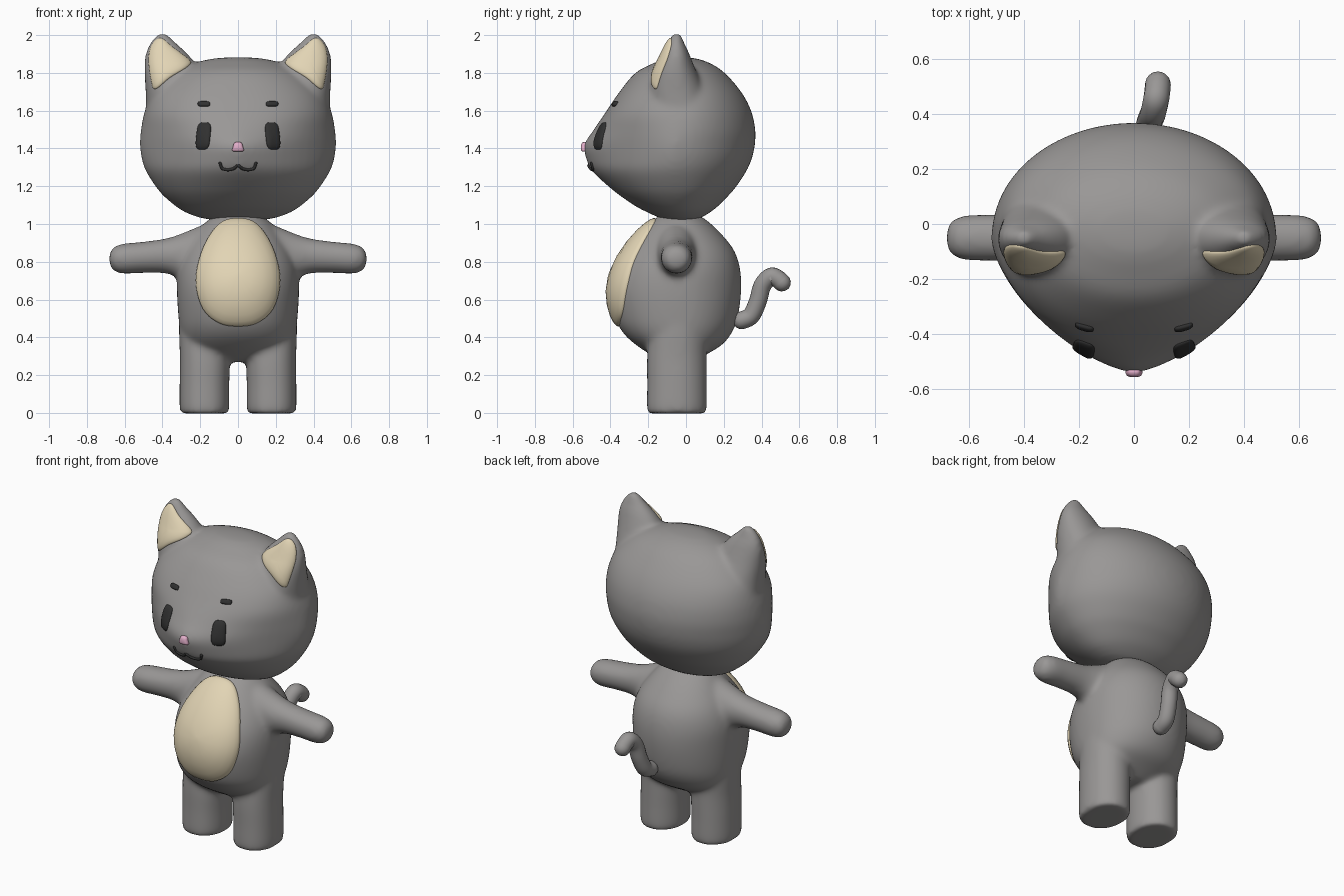
import bpy, bmesh, math
from mathutils import Vector
from mathutils.bvhtree import BVHTree

if "Cube" in bpy.data.objects:
    bpy.data.objects.remove(bpy.data.objects["Cube"])


def material(name, rgb):
    m = bpy.data.materials.new(name)
    m.diffuse_color = (*rgb, 1)
    m.use_nodes = True
    m.node_tree.nodes["Principled BSDF"].inputs["Base Color"].default_value = m.diffuse_color
    return m


GREY = material("warm_grey", (0.32, 0.31, 0.305))
CREAM = material("cream", (0.76, 0.66, 0.46))
DARK = material("dark", (0.03, 0.03, 0.03))
PINK = material("pink", (0.75, 0.42, 0.58))


def spline(pts, closed=False, steps=5):
    """Catmull-Rom resampling of tuples of any length."""
    n, out = len(pts), []
    get = (lambda i: pts[i % n]) if closed else (lambda i: pts[max(0, min(n - 1, i))])
    for i in range(n if closed else n - 1):
        for k in range(steps):
            t = k / steps
            out.append(tuple(0.5 * (2 * b + (c - a) * t + (2 * a - 5 * b + 4 * c - d) * t * t
                                    + (3 * b - a - 3 * c + d) * t ** 3)
                             for a, b, c, d in zip(get(i - 1), get(i), get(i + 1), get(i + 2))))
    return out if closed else out + [pts[-1]]


def skin(bm, loops):
    rows = [[bm.verts.new(p) for p in loop] for loop in loops]
    for r0, r1 in zip(rows, rows[1:]):
        for i in range(len(r0)):
            j = (i + 1) % len(r0)
            bm.faces.new((r0[i], r0[j], r1[j], r1[i]))
    bm.faces.new(rows[0])
    bm.faces.new(rows[-1])


def loft(bm, rings, place=lambda h, a, b: (a, b, h)):
    """Rings are (height, a min, a max, b min, b max, front exponent)."""
    loops = []
    for h, a0, a1, b0, b1, n in spline(rings, steps=4):
        ac, bc, loop = (a0 + a1) / 2, b0 + (b1 - b0) * 0.53, []
        for i in range(64):
            c, s = math.cos(i * math.tau / 64), math.sin(i * math.tau / 64)
            e = 2 / (n if s < 0 else 2)
            a = ac + (a1 - a0) / 2 * math.copysign(abs(c) ** e, c)
            b = bc + ((b1 - bc) * s if s > 0 else -(bc - b0) * abs(s) ** e)
            loop.append(place(h, a, b))
        loops.append(loop)
    skin(bm, loops)


def finish(name, bm, mat):
    bmesh.ops.recalc_face_normals(bm, faces=bm.faces)
    for f in bm.faces:
        f.smooth = True
    me = bpy.data.meshes.new(name)
    bm.to_mesh(me)
    bm.free()
    ob = bpy.data.objects.new(name, me)
    bpy.context.collection.objects.link(ob)
    me.materials.append(mat)
    return ob


def melt(ob, voxel, smooth):
    """Fuse overlapping volumes into one soft skin; return a tree for projecting onto it."""
    rm = ob.modifiers.new("fuse", "REMESH")
    rm.mode, rm.voxel_size, rm.use_smooth_shade = "VOXEL", voxel, True
    sm = ob.modifiers.new("soften", "SMOOTH")
    sm.factor, sm.iterations = 0.5, smooth
    dg = bpy.context.evaluated_depsgraph_get()
    me = bpy.data.meshes.new_from_object(ob.evaluated_get(dg))
    ob.modifiers.clear()
    ob.data = me
    me.materials.clear()
    me.materials.append(GREY)
    for p in me.polygons:
        p.use_smooth = True
    return BVHTree.FromPolygons([v.co for v in me.vertices], [p.vertices for p in me.polygons])


def on_surface(tree, x, z, lift):
    co, no, _, _ = tree.ray_cast(Vector((x, -2, z)), Vector((0, 1, 0)))
    if co is None:
        co, no, _, _ = tree.find_nearest(Vector((x, -0.1, z)))
    return co + no * lift


def pad(name, tree, outline, thick, mat):
    """Raised pad laid onto the front of a surface."""
    cx = sum(p[0] for p in outline) / len(outline)
    cz = sum(p[1] for p in outline) / len(outline)
    steps = [(1, -0.01)] + [(r, thick * math.sqrt(1 - r ** 4))
                            for r in (1, 0.985, 0.95, 0.88, 0.75, 0.55, 0.3, 0.05)]
    bm = bmesh.new()
    skin(bm, [[on_surface(tree, cx + (x - cx) * r, cz + (z - cz) * r, lift) for x, z in outline]
              for r, lift in steps])
    return finish(name, bm, mat)


def tube(name, pts, radius, mat):
    """Round tube with ball ends."""
    path = [Vector(p) for p in spline(pts, steps=6)]
    bm, loops, side = bmesh.new(), [], Vector((1, 0.01, 0.02))
    tans = [(path[min(i + 1, len(path) - 1)] - path[max(i - 1, 0)]).normalized() for i in range(len(path))]
    cap = [math.radians(a) for a in (85, 60, 40, 20)]
    stations = [(path[0] - tans[0] * radius * math.sin(a), tans[0], radius * math.cos(a)) for a in cap]
    stations += [(p, t, radius) for p, t in zip(path, tans)]
    stations += [(path[-1] + tans[-1] * radius * math.sin(a), tans[-1], radius * math.cos(a)) for a in cap[::-1]]
    if abs(tans[0].x) > 0.3:
        side = Vector((0, 1, 0))
    for p, t, r in stations:
        u = (side - t * side.dot(t)).normalized()
        v = t.cross(u)
        loops.append([p + (u * math.cos(k * math.tau / 16) + v * math.sin(k * math.tau / 16)) * r
                      for k in range(16)])
    skin(bm, loops)
    return finish(name, bm, mat)


# Head with ears
bm = bmesh.new()
head = [(1.016, .10, -.07, .03, 2), (1.033, .20, -.14, .08, 2), (1.06, .275, -.20, .125, 2),
        (1.09, .325, -.26, .165, 2), (1.14, .385, -.335, .215, 1.95), (1.19, .43, -.40, .26, 1.85),
        (1.28, .488, -.497, .32, 1.65), (1.35, .511, -.53, .35, 1.53), (1.42, .519, -.54, .365, 1.5),
        (1.50, .514, -.488, .367, 1.75), (1.60, .493, -.42, .345, 2.15), (1.70, .448, -.352, .292, 2.2),
        (1.80, .345, -.268, .205, 2.1), (1.85, .24, -.175, .13, 2), (1.875, .135, -.11, .06, 2),
        (1.882, .05, -.06, 0, 2)]
loft(bm, [(z, -w, w, f, b, n) for z, w, f, b, n in head])
ear = [(1.50, .20, .475, -.15, .10, 2), (1.60, .17, .486, -.19, .13, 2.2), (1.70, .185, .489, -.195, .10, 2.3),
       (1.80, .205, .495, -.17, .058, 2.3), (1.87, .24, .494, -.135, .03, 2.3), (1.92, .285, .484, -.112, .01, 2.3),
       (1.96, .328, .464, -.095, -.01, 2.2), (1.992, .36, .44, -.082, -.02, 2), (2.012, .385, .415, -.065, -.035, 2)]
for s in (-1, 1):
    loft(bm, ear, lambda h, a, b: (s * a, b, h))
head_tree = melt(finish("head", bm, GREY), 0.014, 14)

# Body with legs and arms
bm = bmesh.new()
torso = [(.27, .12, -.12, .04), (.31, .22, -.19, .11), (.36, .28, -.265, .19), (.42, .303, -.33, .24),
         (.50, .315, -.373, .273), (.64, .323, -.396, .292), (.76, .318, -.368, .287), (.86, .285, -.312, .255),
         (.95, .225, -.242, .185), (1.02, .16, -.175, .11), (1.05, .10, -.13, .06)]
loft(bm, [(z, -w, w, f, b, 2.2) for z, w, f, b in torso])
leg = [(-.003, .065, .29, -.19, .095, 2.3), (.012, .047, .308, -.206, .11, 2.3), (.15, .046, .309, -.206, .11, 2.3),
       (.30, .044, .308, -.206, .11, 2.3), (.45, .06, .313, -.19, .11, 2.2), (.60, .10, .31, -.15, .08, 2)]
arm = [(.10, -.18, .08, .66, 1.02, 2), (.20, -.17, .07, .67, .99, 2), (.30, -.15, .05, .705, .95, 2),
       (.38, -.138, .038, .738, .924, 2), (.50, -.135, .035, .741, .907, 2), (.60, -.133, .033, .736, .897, 2),
       (.65, -.121, .021, .746, .884, 2), (.673, -.10, 0, .77, .86, 2), (.683, -.07, -.03, .80, .83, 2)]
for s in (-1, 1):
    loft(bm, leg, lambda h, a, b: (s * a, b, h))
    loft(bm, arm, lambda h, a, b: (s * h, a, b))
body_tree = melt(finish("body", bm, GREY), 0.014, 14)

# Belly patch
belly = [(0, 1.03), (.10, 1.0), (.185, .87), (.222, .70), (.185, .55), (.10, .475), (0, .458)]
belly += [(-x, z) for x, z in belly[-2:0:-1]]
pad("belly_patch", body_tree, spline(belly, True), 0.032, CREAM)

# Nose
nose = [(-.016, 1.43), (.016, 1.43), (.026, 1.41), (.029, 1.387), (0, 1.383), (-.029, 1.387), (-.026, 1.41)]
pad("nose", head_tree, spline(nose, True), 0.02, PINK)


def rounded_box(cx, cz, w, h, lean):
    pts = []
    for i in range(40):
        c, s = math.cos(i * math.tau / 40), math.sin(i * math.tau / 40)
        x, z = (math.copysign(abs(v) ** 0.55, v) for v in (c, s))
        pts.append((cx + x * w + z * lean, cz + z * h))
    return pts


# Inner ears, eyes and eyebrows on both sides
inner = [(.408, 1.984), (.345, 1.935), (.258, 1.868), (.265, 1.835), (.36, 1.775), (.435, 1.715), (.457, 1.75),
         (.473, 1.87), (.455, 1.95)]
for s, side in ((-1, "right"), (1, "left")):
    pad("inner_ear_" + side, head_tree, spline([(s * x, z) for x, z in inner], True), 0.016, CREAM)
    pad("eye_" + side, head_tree, rounded_box(s * .183, 1.466, .037, .072, -s * .007), 0.014, DARK)
    pad("eyebrow_" + side, head_tree, rounded_box(s * .18, 1.635, .033, .013, 0), 0.012, DARK)

# Mouth
half = [(.094, 1.322), (.083, 1.296), (.055, 1.288), (.024, 1.294), (0, 1.31)]
mouth = half + [(-x, z) for x, z in half[-2::-1]]
tube("mouth", [tuple(on_surface(head_tree, x, z, 0.002)) for x, z in mouth], 0.008, DARK)

# Tail
tube("tail", [(.045, .295, .49), (.05, .345, .515), (.06, .38, .59), (.07, .405, .675), (.08, .45, .722),
              (.085, .485, .71), (.087, .508, .69)], 0.047, GREY)
